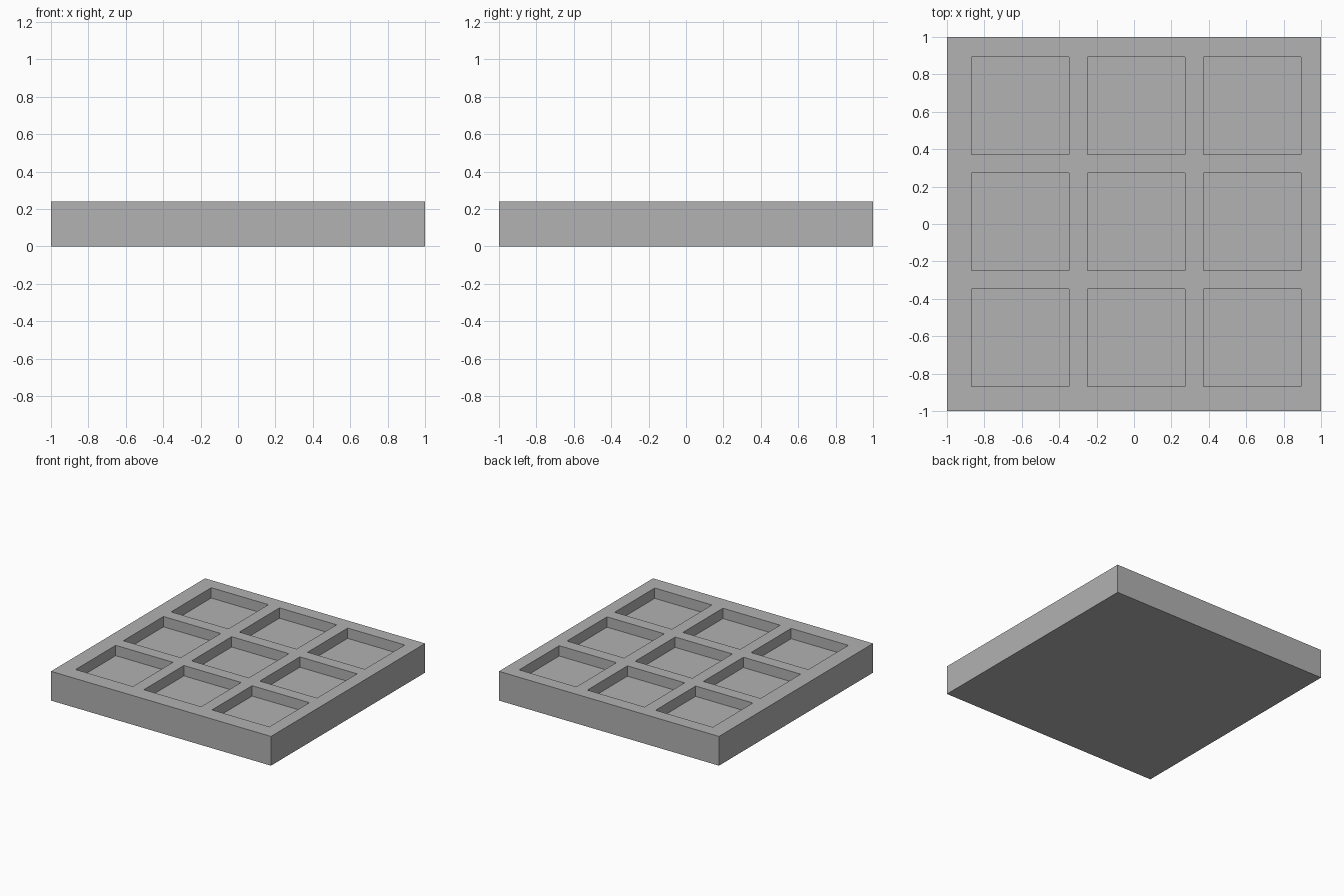
import bpy
import bmesh
from mathutils import Matrix, Vector

cube = bpy.data.objects.get("Cube")
if cube:
    bpy.data.objects.remove(cube, do_unlink=True)

HEIGHT = 0.24
DEPTH = 0.085    # pocket depth
POCKET = 0.52    # pocket side
PITCH = 0.62     # pocket spacing
OFFSET = 0.012   # the pocket grid sits slightly off centre

grey = bpy.data.materials.new("plain grey")
grey.use_nodes = True
colour = (0.445, 0.445, 0.445, 1)
grey.diffuse_color = colour
grey.node_tree.nodes["Principled BSDF"].inputs["Base Color"].default_value = colour


def add_box(bm, centre, size):
    matrix = Matrix.Translation(centre) @ Matrix.Diagonal((*size, 1))
    bmesh.ops.create_cube(bm, size=1, matrix=matrix)


def make_object(name, bm):
    mesh = bpy.data.meshes.new(name)
    bm.to_mesh(mesh)
    bm.free()
    mesh.materials.append(grey)
    obj = bpy.data.objects.new(name, mesh)
    bpy.context.collection.objects.link(obj)
    return obj


# Solid square slab
bm = bmesh.new()
add_box(bm, Vector((0, 0, HEIGHT / 2)), (2, 2, HEIGHT))
tray = make_object("tray", bm)

# Three by three grid of pocket cutters
bm = bmesh.new()
for column in (-1, 0, 1):
    for row in (-1, 0, 1):
        centre = Vector((column * PITCH + OFFSET, row * PITCH + OFFSET, HEIGHT))
        add_box(bm, centre, (POCKET, POCKET, DEPTH * 2))
cutter = make_object("pocket_cutter", bm)
cutter.hide_render = True
cutter.hide_set(True)

# Cut the square pockets into the top
cut = tray.modifiers.new("pockets", "BOOLEAN")
cut.operation = "DIFFERENCE"
cut.solver = "EXACT"
cut.object = cutter
